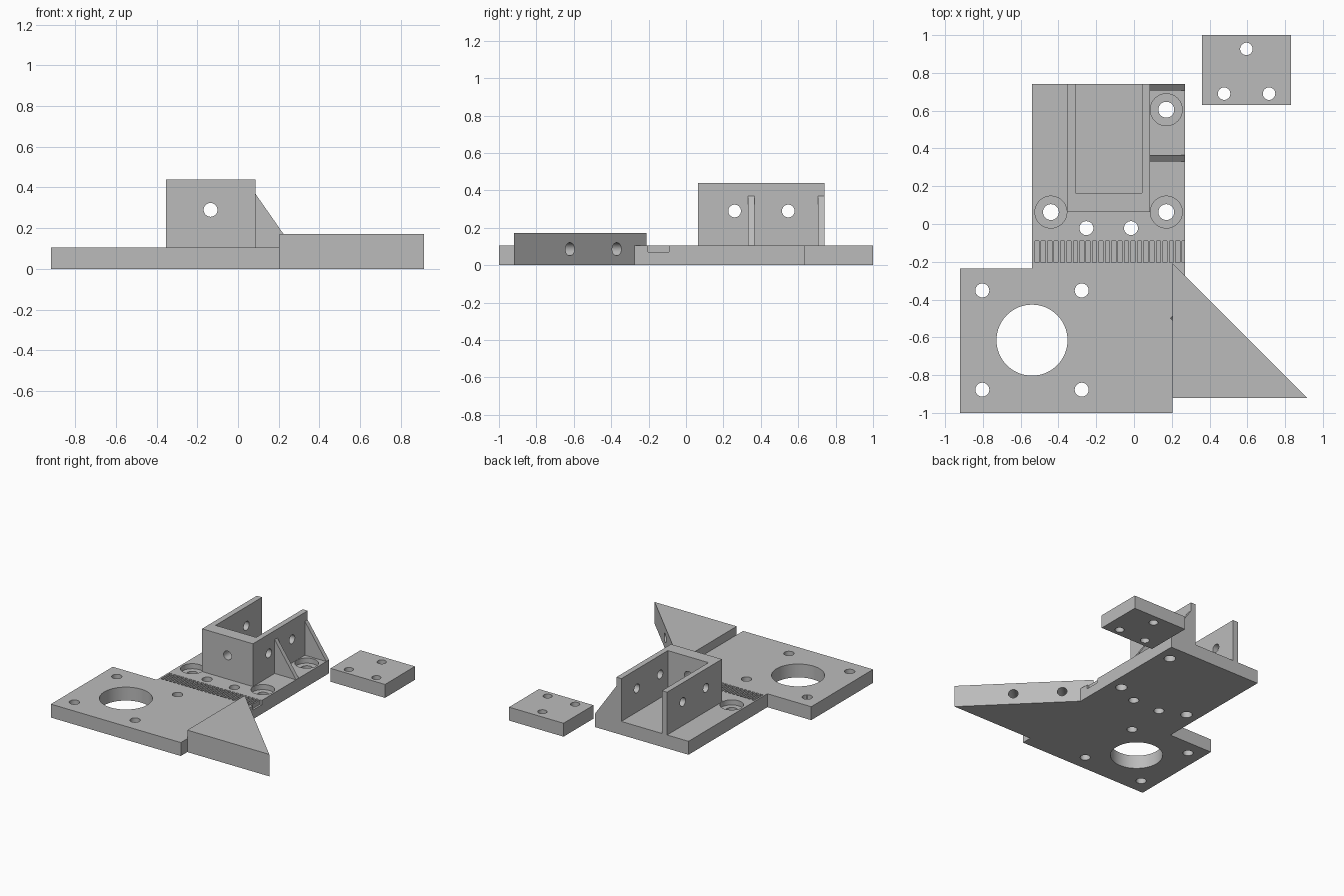
import bpy, bmesh, math
from mathutils import Vector

if "Cube" in bpy.data.objects:
    bpy.data.objects.remove(bpy.data.objects["Cube"], do_unlink=True)

grey = bpy.data.materials.new("plain_grey")
grey.use_nodes = True
colour = (0.5, 0.5, 0.5, 1)
grey.diffuse_color = colour
grey.node_tree.nodes["Principled BSDF"].inputs["Base Color"].default_value = colour

THICK = 0.105      # plate thickness
WEDGE_TOP = 0.172
WALL_TOP = 0.44


def prism(name, outline, offset, to_3d=lambda u, v: (u, v, 0)):
    """Extrude a closed 2D outline along an offset vector."""
    bm = bmesh.new()
    face = bm.faces.new([bm.verts.new(to_3d(u, v)) for u, v in outline])
    extruded = bmesh.ops.extrude_face_region(bm, geom=[face])["geom"]
    verts = [g for g in extruded if isinstance(g, bmesh.types.BMVert)]
    bmesh.ops.translate(bm, verts=verts, vec=offset)
    bmesh.ops.recalc_face_normals(bm, faces=bm.faces)
    return finish(name, bm)


def finish(name, bm):
    mesh = bpy.data.meshes.new(name)
    bm.to_mesh(mesh)
    bm.free()
    mesh.materials.append(grey)
    obj = bpy.data.objects.new(name, mesh)
    bpy.context.scene.collection.objects.link(obj)
    return obj


def box(name, x0, x1, y0, y1, z0, z1):
    corners = [(x0, y0), (x1, y0), (x1, y1), (x0, y1)]
    return prism(name, corners, (0, 0, z1 - z0), lambda u, v: (u, v, z0))


def drill(start, end, radius, segments=32):
    """Cylinder cutter between two points."""
    start, end = Vector(start), Vector(end)
    axis = end - start
    bm = bmesh.new()
    bmesh.ops.create_cone(bm, cap_ends=True, segments=segments,
                          radius1=radius, radius2=radius, depth=axis.length)
    bm.transform(axis.to_track_quat("Z", "Y").to_matrix().to_4x4())
    bmesh.ops.translate(bm, verts=bm.verts, vec=(start + end) / 2)
    return finish("hole_cutter", bm)


def drill_down(x, y, radius, bottom=-0.05, segments=32):
    return drill((x, y, bottom), (x, y, THICK + 0.05), radius, segments)


def cut(obj, cutters):
    """Subtract the cutters and bake the result."""
    for cutter in cutters:
        mod = obj.modifiers.new("cut", "BOOLEAN")
        mod.operation = "DIFFERENCE"
        mod.solver = "EXACT"
        mod.object = cutter
    bpy.context.view_layer.update()
    graph = bpy.context.evaluated_depsgraph_get()
    baked = bpy.data.meshes.new_from_object(obj.evaluated_get(graph))
    obj.modifiers.clear()
    obj.data = baked


def discard(cutters):
    for cutter in cutters:
        bpy.data.objects.remove(cutter, do_unlink=True)


# Base plate: wide motor end and narrower carriage end
base = prism("base_plate", [
    (-0.92, -1), (0.205, -1), (0.205, -0.21), (0.27, -0.275),
    (0.27, 0.74), (-0.54, 0.74), (-0.54, -0.235), (-0.92, -0.235)], (0, 0, THICK))

# Motor opening with its four screw holes, and two belt screw holes
cutters = [drill_down(-0.54, -0.615, 0.188, segments=64)]
cutters += [drill_down(x, y, 0.037) for x in (-0.803, -0.277) for y in (-0.352, -0.877)]
cutters += [drill_down(x, -0.022, 0.037) for x in (-0.252, -0.016)]

# Counterbored mounting holes
for x, y in [(-0.44, 0.063), (0.171, 0.063), (0.171, 0.605)]:
    cutters += [drill_down(x, y, 0.042), drill_down(x, y, 0.0845, THICK - 0.04, 48)]

# Belt tooth slots
for i in range(24):
    x = -0.525 + i * 0.0339
    cutters.append(box("slot_cutter", x, x + 0.022, -0.203, -0.09, 0.071, 0.15))

# Triangular wedge with two blind holes square to its sloping face
wedge = prism("side_wedge", [(0.205, -0.92), (0.915, -0.92), (0.205, -0.21)],
              (0, 0, WEDGE_TOP))
inward = Vector((-1, -1, 0)).normalized()
wedge_holes = []
for y in (-0.62, -0.37):
    mouth = Vector((-0.005 - y, y, WEDGE_TOP / 2))
    wedge_holes.append(drill(mouth - inward * 0.05, mouth + inward * 0.212, 0.035))
cut(base, cutters + wedge_holes[1:])
cut(wedge, wedge_holes)
discard(cutters + wedge_holes)

# U-shaped bracket, open at the back, with cross-drilled walls
bracket = prism("bracket", [
    (-0.355, 0.063), (0.085, 0.063), (0.085, 0.74), (0.042, 0.74),
    (0.042, 0.165), (-0.31, 0.165), (-0.31, 0.74), (-0.355, 0.74)],
    (0, 0, WALL_TOP - THICK), lambda u, v: (u, v, THICK))
cutters = [drill((-0.5, y, 0.29), (0.2, y, 0.29), 0.034) for y in (0.26, 0.547)]
cutters.append(drill((-0.135, 0, 0.29), (-0.135, 0.3, 0.29), 0.034))
cut(bracket, cutters)
discard(cutters)

# Gussets bracing the bracket's left wall
gussets = [prism(name, [(0.085, THICK), (0.27, THICK), (0.085, 0.37)],
                 (0, 0.034, 0), lambda u, v, y=y: (u, y, v))
           for name, y in (("front_gusset", 0.332), ("back_gusset", 0.706))]

# Loose clamp plate with three holes
clamp = box("clamp_plate", 0.36, 0.832, 0.63, 1, 0, THICK)
cutters = [drill_down(x, y, 0.033) for x, y in ((0.595, 0.927), (0.477, 0.69), (0.715, 0.69))]
cut(clamp, cutters)
discard(cutters)

# Smooth hole walls, crisp edges
bpy.ops.object.select_all(action="DESELECT")
for obj in [base, wedge, bracket, clamp] + gussets:
    obj.select_set(True)
bpy.context.view_layer.objects.active = base
bpy.ops.object.shade_smooth_by_angle(angle=math.radians(30))
